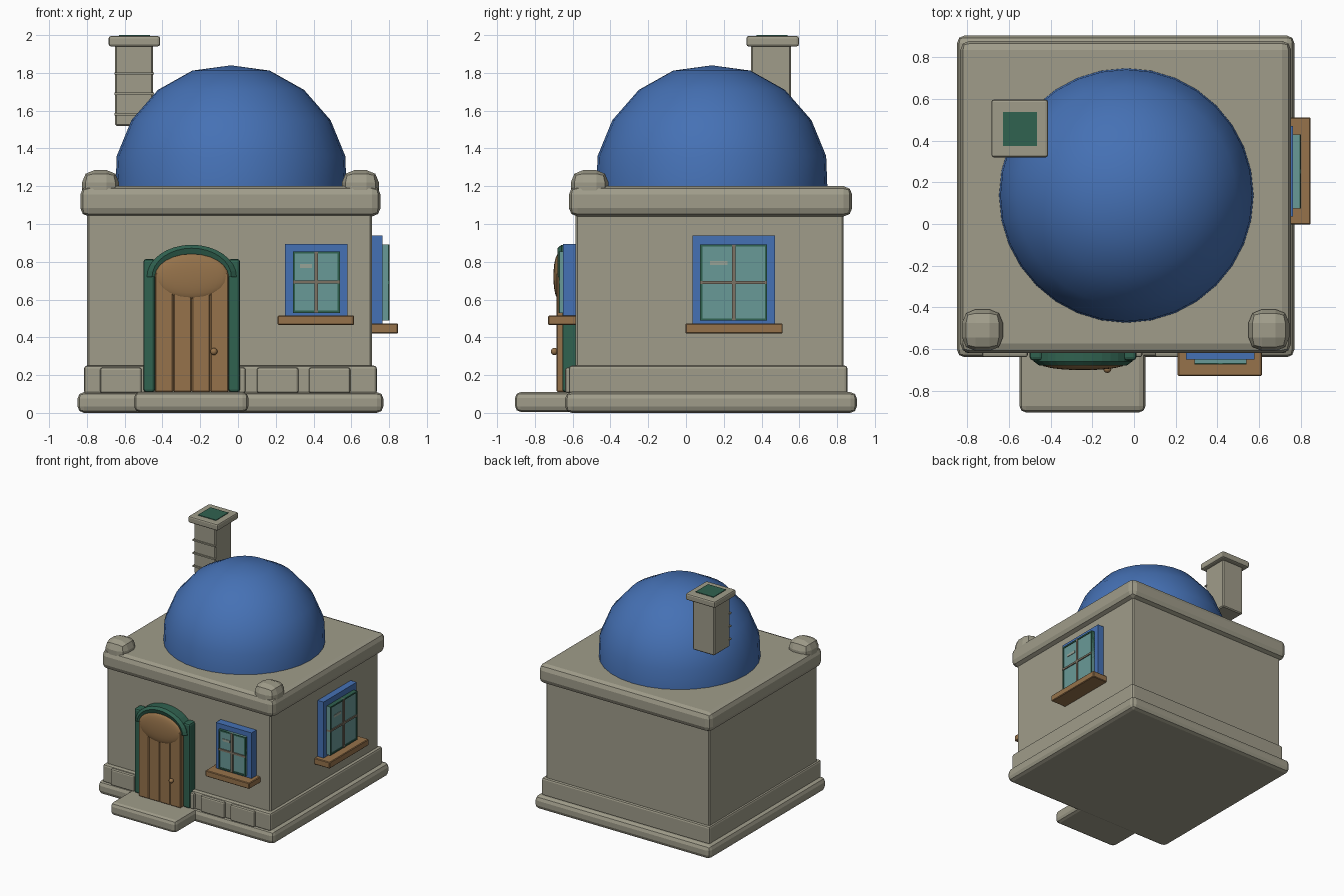
import bpy, bmesh, math
from mathutils import Matrix, Vector

old = bpy.data.objects.get("Cube")
if old:
    bpy.data.objects.remove(old, do_unlink=True)


def material(name, r, g, b):
    m = bpy.data.materials.new(name)
    m.use_nodes = True
    m.diffuse_color = (r, g, b, 1)
    node = next(n for n in m.node_tree.nodes if n.type == "BSDF_PRINCIPLED")
    node.inputs["Base Color"].default_value = (r, g, b, 1)
    return m


STONE = material("stone", .35, .335, .255)
BLUE = material("blue paint", .06, .165, .46)
GREEN = material("green paint", .03, .122, .08)
WOOD = material("wood", .305, .171, .07)
GLASS = material("glass", .141, .32, .31)
BAR = material("window bar", .2, .17, .127)
SHINE = material("glass highlight", .31, .37, .31)


def finish(name, bm, mat, smooth=False):
    bmesh.ops.recalc_face_normals(bm, faces=bm.faces)
    mesh = bpy.data.meshes.new(name)
    bm.to_mesh(mesh)
    bm.free()
    mesh.materials.append(mat)
    ob = bpy.data.objects.new(name, mesh)
    bpy.context.collection.objects.link(ob)
    if smooth:
        for p in mesh.polygons:
            p.use_smooth = True
    return ob


def box(name, mat, x, y, z, bevel=0, segments=2):
    """Box from (low, high) ranges on each axis, with optional rounded edges."""
    bm = bmesh.new()
    bmesh.ops.create_cube(bm, size=1)
    for v in bm.verts:
        v.co = Vector([(a + b) / 2 + c * (b - a) for (a, b), c in zip((x, y, z), v.co)])
    ob = finish(name, bm, mat)
    if bevel:
        mod = ob.modifiers.new("rounded edges", "BEVEL")
        mod.width = bevel
        mod.segments = segments
    return ob


def ball(name, mat, centre, radii, u=24, v=12, smooth=True):
    bm = bmesh.new()
    bmesh.ops.create_uvsphere(bm, u_segments=u, v_segments=v, radius=1)
    bmesh.ops.transform(bm, matrix=Matrix.Translation(centre) @ Matrix.Diagonal((*radii, 1)), verts=bm.verts)
    return finish(name, bm, mat, smooth)


# Walls, base and parapet
box("base_slab", STONE, (-.85, .77), (-.64, .905), (0, .11), .035)
box("plinth", STONE, (-.815, .735), (-.62, .855), (.1, .25), .015)
box("walls", STONE, (-.80, .71), (-.585, .835), (.1, 1.1), .01, 1)
box("parapet", STONE, (-.835, .755), (-.62, .88), (1.04, 1.2), .045)
box("door_step", STONE, (-.55, .055), (-.905, -.58), (.005, .11), .03)
for i, cx in enumerate((-.62, -.07, .21, .485)):
    box(f"plinth_stone_{i + 1}", STONE, (cx - .11, cx + .11), (-.64, -.58), (.105, .24), .012)
for side, cx in (("right", -.728), ("left", .648)):
    box(f"corner_knob_{side}", STONE, (cx - .098, cx + .098), (-.61, -.41), (1.05, 1.285), .065)

# Dome, turned from a profile
bm = bmesh.new()
profile = [(.612, 1.18), (.605, 1.36), (.527, 1.55), (.387, 1.71), (.205, 1.812), (0, 1.84)]
verts = [bm.verts.new((r - .037, .137, z)) for r, z in profile]
edges = [bm.edges.new(pair) for pair in zip(verts, verts[1:])]
bmesh.ops.spin(bm, geom=verts + edges, cent=(-.037, .137, 0), axis=(0, 0, 1),
               angle=math.tau, steps=32, use_duplicate=False)
bmesh.ops.remove_doubles(bm, verts=bm.verts, dist=.0005)
finish("dome", bm, BLUE, True)

# Chimney
box("chimney_shaft", STONE, (-.65, -.45), (.345, .557), (1.52, 1.95), .008, 1)
box("chimney_cap", STONE, (-.685, -.413), (.32, .598), (1.94, 1.995), .012)
box("chimney_flue", GREEN, (-.63, -.465), (.374, .537), (1.98, 2.0))
for i in range(3):
    z = 1.575 + i * .108
    box(f"chimney_joint_{i + 1}", STONE, (-.655, -.445), (.335, .36), (z, z + .012))

# Door
DX = -.245
for i in range(4):
    x = DX - .195 + i * .0975
    box(f"door_plank_{i + 1}", WOOD, (x, x + .0975), (-.685, -.58), (.11, .74), .006, 1)
ball("door_top_panel", WOOD, (DX, -.675, .722), (.195, .027, .12), 32, 12)
ball("door_knob", WOOD, (DX + .117, -.697, .325), (.019, .019, .019), 12, 8)
for side, s in (("right", -1), ("left", 1)):
    x = DX + s * .225
    box(f"door_post_{side}", GREEN, (x - .031, x + .031), (-.655, -.57), (.11, .815), .015)

# Arch: half an elliptical ring, extruded into the wall
bm = bmesh.new()
steps = 16
rings = []
for i in range(steps + 1):
    a = math.pi * i / steps
    c, s = math.cos(a), math.sin(a)
    rings.append([bm.verts.new((DX + w * c, y, .72 + h * s)) for w, h, y in
                  ((.18, .11, -.57), (.18, .11, -.665), (.21, .152, -.68),
                   (.237, .17, -.66), (.237, .17, -.57))])
for a, b in zip(rings, rings[1:]):
    for k in range(5):
        n = (k + 1) % 5
        bm.faces.new((a[k], a[n], b[n], b[k]))
bm.faces.new(rings[0])
bm.faces.new(rings[-1])
finish("door_arch", bm, GREEN)


# Windows: u runs along the wall, d outward from it
def window(name, place, wide, tall, glass, sill, sill_z, depth):
    frame_d, glass_d, sill_d = depth

    def part(label, mat, u, d, z, bevel=0):
        x, y = place(u, d)
        box(f"{name}_{label}", mat, x, y, z, bevel, 1)

    (u0, u1), (z0, z1) = glass
    mid_u, mid_z = (u0 + u1) / 2, (z0 + z1) / 2
    t = .012
    part("frame", BLUE, wide, (-.02, frame_d), tall)
    part("glass", GLASS, (u0, u1), (0, glass_d - .006), (z0, z1))
    for label, u in (("rim_start", (u0, u0 + t)), ("rim_end", (u1 - t, u1))):
        part(label, GREEN, u, (0, glass_d), (z0, z1))
    for label, z in (("rim_low", (z0, z0 + t)), ("rim_high", (z1 - t, z1))):
        part(label, GREEN, (u0, u1), (0, glass_d), z)
    part("upright_bar", BAR, (mid_u - .009, mid_u + .009), (0, glass_d + .003), (z0, z1))
    part("cross_bar", BAR, (u0, u1), (0, glass_d + .002), (mid_z - .008, mid_z + .008))
    su = u0 + (u1 - u0) * .15
    sz = z0 + (z1 - z0) * .73
    part("highlight", SHINE, (su, su + (u1 - u0) * .26), (glass_d - .01, glass_d - .002), (sz, sz + .02))
    part("sill", WOOD, sill, (-.02, sill_d), sill_z, .005)


def on_front(u, d):
    return u, (-.585 - d[1], -.585 - d[0])


def on_left(u, d):
    return (.71 + d[0], .71 + d[1]), u


window("front_window", on_front, (.25, .58), (.5, .895), ((.29, .54), (.53, .855)),
       (.21, .615), (.465, .515), (.065, .088, .145))
window("side_window", on_left, (.035, .472), (.465, .94), ((.075, .43), (.488, .892)),
       (-.003, .512), (.42, .473), (.055, .09, .138))
